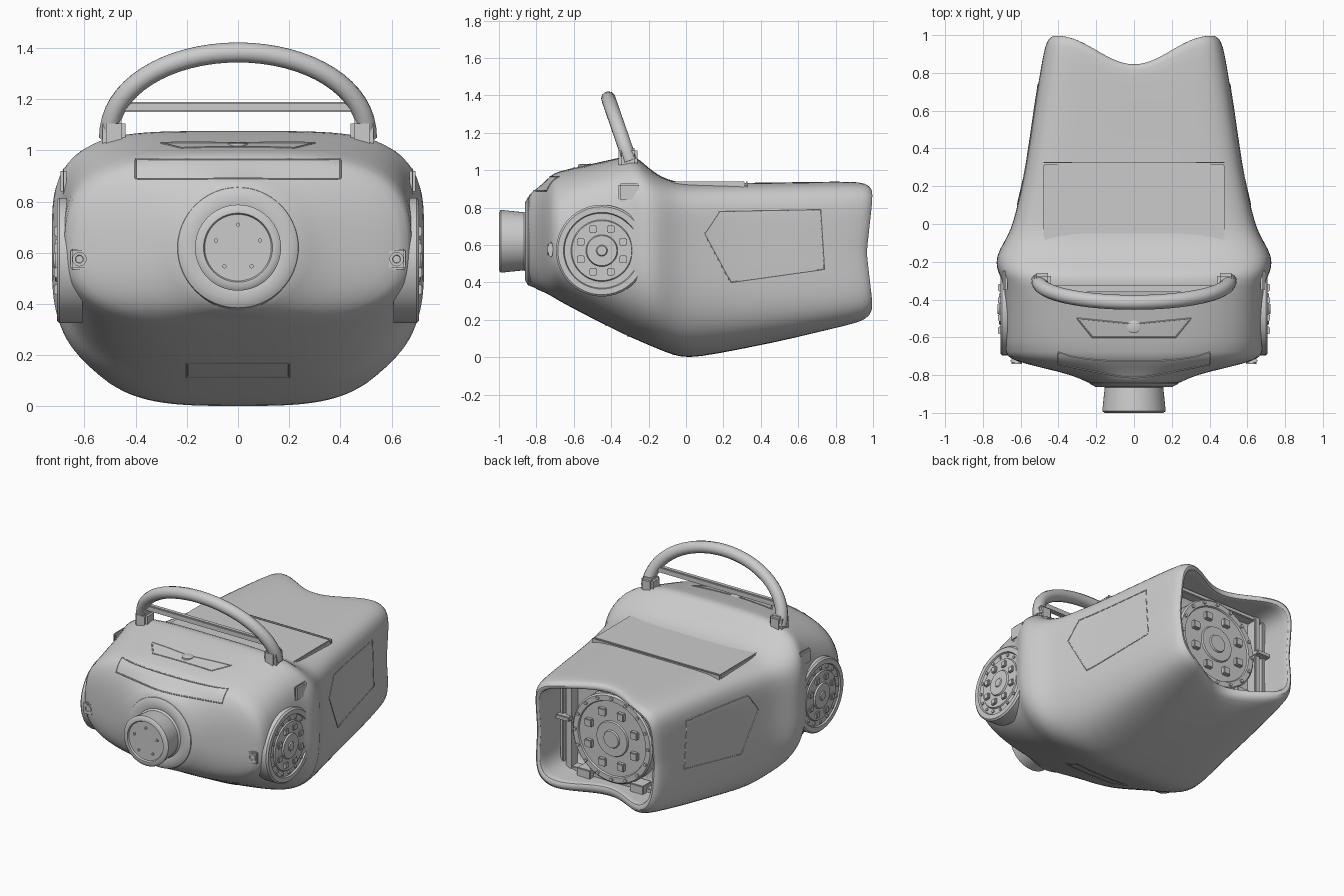
import bpy, bmesh, math
from mathutils import Vector
from mathutils.bvhtree import BVHTree

if "Cube" in bpy.data.objects:
    bpy.data.objects.remove(bpy.data.objects["Cube"])


def finish(name, bm, angle=40):
    bmesh.ops.recalc_face_normals(bm, faces=bm.faces)
    me = bpy.data.meshes.new(name)
    bm.to_mesh(me)
    bm.free()
    ob = bpy.data.objects.new(name, me)
    bpy.context.collection.objects.link(ob)
    bpy.ops.object.select_all(action='DESELECT')
    bpy.context.view_layer.objects.active = ob
    ob.select_set(True)
    bpy.ops.object.shade_smooth_by_angle(angle=math.radians(angle))
    return ob


def skin(bm, rings):
    vs = [[bm.verts.new(p) for p in r] for r in rings]
    n = len(vs[0])
    for a, b in zip(vs, vs[1:]):
        for i in range(n):
            bm.faces.new((a[i], a[(i + 1) % n], b[(i + 1) % n], b[i]))
    bm.faces.new(vs[0])
    bm.faces.new(vs[-1])


def lathe(name, profile, origin, axis, seg=48):
    """Revolve (radius, height) points around an axis direction."""
    q = Vector(axis).to_track_quat('Z', 'Y')
    bm = bmesh.new()
    skin(bm, [[Vector(origin) + q @ Vector((r * math.cos(2 * math.pi * i / seg),
              r * math.sin(2 * math.pi * i / seg), h)) for i in range(seg)] for r, h in profile])
    return finish(name, bm)


def box(name, lo, hi, bevel=0.006):
    bm = bmesh.new()
    bmesh.ops.create_cube(bm, size=1)
    for v in bm.verts:
        v.co = Vector([(a + b) / 2 + c * (b - a) for a, b, c in zip(lo, hi, v.co)])
    bmesh.ops.bevel(bm, geom=bm.edges[:], offset=bevel, segments=2, affect='EDGES')
    return finish(name, bm)


def tube(name, pts, r, smooth=False, closed=False):
    cu = bpy.data.curves.new(name, 'CURVE')
    cu.dimensions = '3D'
    cu.bevel_depth = r
    cu.bevel_resolution = 4 if smooth else 1
    cu.use_fill_caps = True
    sp = cu.splines.new('POLY')
    sp.points.add(len(pts) - 1)
    for b, p in zip(sp.points, pts):
        b.co = (*p, 1)
    sp.use_smooth = smooth
    sp.use_cyclic_u = closed
    ob = bpy.data.objects.new(name, cu)
    bpy.context.collection.objects.link(ob)
    return ob


def ramp(y, y0, y1, a, b):
    return a + (b - a) * min(1, max(0, (y - y0) / (y1 - y0)))


def section(y, hw, zb, zt, n=72):
    """Superellipse ring that grows boxier to the rear, with a scooped rear edge."""
    zm = ramp(y, -.86, .05, .62, .56)
    nt = ramp(y, -.86, -.66, 2, 3.2) + ramp(y, -.66, -.3, 0, 1.3) + ramp(y, -.3, .06, 0, 2.5)
    nb = ramp(y, -.86, -.72, 2, 2.6) + ramp(y, -.5, -.1, 0, .6) + ramp(y, -.1, .9, 0, 1.8)
    scoop = ramp(y, .72, 1, 0, .155)
    pts = []
    for i in range(n):
        a = 2 * math.pi * (i + .5) / n
        c, s = math.cos(a), math.sin(a)
        p = nt if s > 0 else nb
        r = (abs(c) ** p + abs(s) ** p) ** (-1 / p)
        x, v = hw * c * r, s * r
        dip = scoop * (1 + math.cos(math.pi * min(1, abs(x) / .4))) / 2
        dip += .2 * scoop * max(0, 1 - abs(v) / .8) * (abs(x) > .4)
        pts.append((x, y - dip, zm + v * ((zt - zm) if v > 0 else (zm - zb))))
    return pts


# Shell: outline along y as half width, bottom and top, then an inward rim and bay
outline = [(-.86, .225, .41, .86), (-.82, .27, .375, .885), (-.78, .40, .355, .915), (-.74, .585, .34, .955),
           (-.705, .675, .318, .985), (-.66, .685, .29, 1.0), (-.36, .685, .135, 1.065),
           (-.29, .70, .105, 1.085), (-.24, .728, .083, 1.05), (-.17, .73, .053, .985),
           (-.10, .69, .024, .95), (-.03, .652, .001, .934), (.06, .625, -.001, .93), (.3, .57, .045, .932),
           (.6, .53, .105, .936), (.92, .48, .172, .94), (.975, .463, .19, .935), (1.003, .438, .215, .915)]
bay = [(y, .42, .25, .89) for y in (.992, .95, .85, .73, .71)]
bm = bmesh.new()
skin(bm, [section(*s) for s in outline + bay])
shell = finish("body_shell", bm, 60)
sub = shell.modifiers.new("smooth", 'SUBSURF')
sub.levels = sub.render_levels = 1
hull = BVHTree.FromObject(shell, bpy.context.evaluated_depsgraph_get())


def seam(name, corners, direction, r=.004, steps=12):
    """Thin closed panel line projected on the shell along a direction."""
    d = Vector(direction)
    out = []
    for a, b in zip(corners, corners[1:] + corners[:1]):
        for i in range(steps):
            hit = hull.ray_cast(Vector(a).lerp(Vector(b), i / steps) - d * 2, d)[0]
            if hit:
                out.append(hit)
    tube(name, out, r, closed=True)


def seam_rect(name, w, z0, z1):
    seam(name, [(-w, 0, z0), (w, 0, z0), (w, 0, z1), (-w, 0, z1)], (0, 1, 0))


def around(n, r, phase=0):
    return [(r * math.cos((i + phase) * 2 * math.pi / n), r * math.sin((i + phase) * 2 * math.pi / n))
            for i in range(n)]


def block(name, p, half, bevel=.005):
    box(name, Vector(p) - Vector(half), Vector(p) + Vector(half), bevel)


# Top lid and its rear gap line
box("top_lid", (-.48, -.12, .90), (.48, .315, .940))
box("lid_hinge_strip", (-.48, .322, .90), (.48, .328, .941), .002)

# Front nozzle with flared collar
lathe("nozzle", [(.13, .99), (.135, 1), (.155, 1), (.168, .99), (.155, .865), (.165, .855), (.205, .862),
                 (.235, .845), (.255, .79), (.255, .74)], (0, 0, .62), (0, -1, 0), 64)
for u, v in around(5, .09, 1.25):
    lathe("nozzle_rivet", [(.008, .98), (.008, 1.0)], (u, 0, .62 + v), (0, -1, 0), 12)

# Carry handle: a tilted arch with cross bar and feet
arch = []
for i in range(33):
    a = math.pi * i / 32
    h = math.sin(a) ** .95
    arch.append((-.505 * math.cos(a), -.30 - .115 * h, 1.05 + .333 * h))
tube("carry_handle", arch, .039, smooth=True)
box("handle_cross_bar", (-.475, -.36, 1.15), (.475, -.325, 1.19))

# Side wheels, latches, bosses and panel lines on both sides
for s in (-1, 1):
    block("handle_foot", (s * .485, -.31, 1.06), (.045, .05, .06), .015)
    c = Vector((s * .008, -.45, .57))
    lathe("side_disc", [(.245, .60), (.245, .69), (.235, .70), (.205, .70), (.2, .69), (.165, .69),
                        (.16, .698), (.085, .698), (.08, .708), (.03, .708), (.025, .714)], c, (s, 0, 0), 64)
    for u, v in around(8, .123, .5):
        block("disc_knob", c + Vector((s * .70, u, v)), (.012, .02, .02))
    for u, v in around(16, .183):
        lathe("disc_bolt", [(.01, .68), (.01, .698)], c + Vector((0, u, v)), (s, 0, 0), 10)
    seam("side_panel_line", [(0, .1, .66), (0, .18, .78), (0, .72, .79), (0, .74, .47), (0, .24, .40)],
         (-s, 0, 0))
    hit = hull.ray_cast(Vector((s * 2, -.3, .88)), Vector((-s, 0, 0)))[0]
    block("side_latch", hit, (.012, .06, .05), .01)
    hit = hull.ray_cast(Vector((s * .62, -2, .575)), Vector((0, 1, 0)))[0]
    block("front_boss", hit, (.035, .01, .04), .006)
    lathe("front_boss_ring", [(.028, -.02), (.028, .016), (.016, .016), (.014, .010)], hit, (0, -1, 0), 24)

# Front, lower and top panel lines with a round cap
seam_rect("front_panel_line", .4, .89, .965)
seam_rect("lower_slot_line", .2, .115, .17)
seam("top_panel_line", [(-.3, -.5, 0), (0, -.53, 0), (.3, -.5, 0), (.22, -.6, 0), (-.22, -.6, 0)], (0, 0, -1))
lathe("top_cap", [(.038, .98), (.038, 1.028), (.03, 1.032)], (0, -.54, 0), (0, 0, 1), 24)

# Rear bay: round hatch, clamps and frame bars
hatch = Vector((0, 0, .56))
lathe("rear_hatch", [(.30, .70), (.30, .79), (.29, .80), (.255, .80), (.25, .79), (.12, .79),
                     (.115, .80), (.06, .80), (.055, .81)], hatch, (0, 1, 0), 64)
for u, v in around(8, .185, .5):
    block("hatch_clamp", hatch + Vector((u, .80, v)), (.026, .015, .026))
for u, v in around(16, .275):
    lathe("hatch_bolt", [(.011, .79), (.011, .81)], hatch + Vector((u, 0, v)), (0, 1, 0), 10)
for s in (-1, 1):
    for x, w in ((.335, .02), (.385, .012)):
        block("bay_upright", (s * x, .75, .565), (w, .04, .315))
    block("bay_bracket", (s * .36, .795, .615), (.05, .025, .015))
    block("bay_lower_block", (s * .2, .77, .28), (.05, .05, .03))
for z in (.27, .865):
    block("bay_cross_bar", (0, .745, z), (.41, .035, .015))
